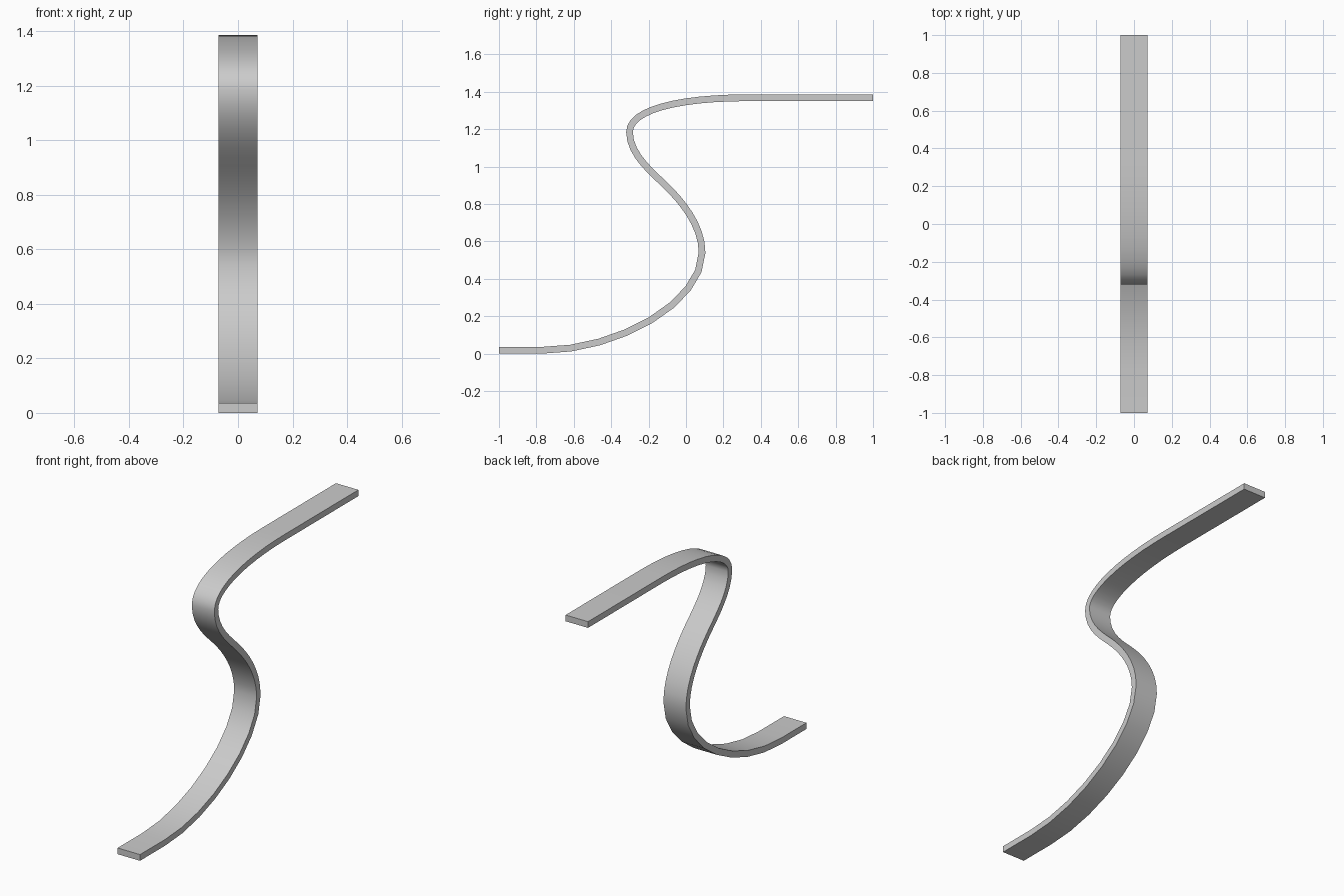
import bpy
import bmesh
import math
from mathutils import Vector
from mathutils.geometry import interpolate_bezier

cube = bpy.data.objects.get("Cube")
if cube:
    bpy.data.objects.remove(cube, do_unlink=True)

HALF_WIDTH = 0.072
HALF_THICK = 0.018

# S-shaped centre line in (y, z): start, handle, handle, end, samples
SEGMENTS = [
    ((-0.77, 0.018), (-0.36, 0.018), (0.086, 0.275), (0.086, 0.54), 9),
    ((0.086, 0.54), (0.086, 0.69), (-0.03, 0.82), (-0.10, 0.89), 9),
    ((-0.10, 0.89), (-0.17, 0.96), (-0.302, 1.06), (-0.302, 1.185), 9),
    ((-0.302, 1.185), (-0.302, 1.30), (-0.05, 1.368), (0.33, 1.368), 13),
]
path = [Vector((-1, 0.018))]
for *points, samples in SEGMENTS:
    curve = interpolate_bezier(*[Vector((0, *p)) for p in points], samples)
    path += [p.yz for p in curve[:-1]]
path += [Vector((0.33, 1.368)), Vector((1, 1.368))]

# Sweep a rectangular section along the centre line
bm = bmesh.new()
rings = []
for i, p in enumerate(path):
    tangent = (path[min(i + 1, len(path) - 1)] - path[max(i - 1, 0)]).normalized()
    if i in (1, len(path) - 2):
        tangent = Vector((1, 0))
    normal = Vector((-tangent.y, tangent.x)) * HALF_THICK
    ring = []
    for sx, sn in ((-1, -1), (1, -1), (1, 1), (-1, 1)):
        q = p + normal * sn
        ring.append(bm.verts.new((sx * HALF_WIDTH, q.x, q.y)))
    rings.append(ring)
for a, b in zip(rings, rings[1:]):
    for k in range(4):
        n = (k + 1) % 4
        bm.faces.new((a[k], a[n], b[n], b[k]))
bm.faces.new(rings[0])
bm.faces.new(rings[-1])
bmesh.ops.recalc_face_normals(bm, faces=bm.faces)
mesh = bpy.data.meshes.new("curved_strip")
bm.to_mesh(mesh)
bm.free()

strip = bpy.data.objects.new("curved_strip", mesh)
bpy.context.collection.objects.link(strip)

# Plain grey finish
grey = bpy.data.materials.new("plain_grey")
grey.use_nodes = True
colour = (0.6, 0.6, 0.6, 1)
grey.diffuse_color = colour
grey.node_tree.nodes["Principled BSDF"].inputs["Base Color"].default_value = colour
mesh.materials.append(grey)

# Smooth bends, sharp strip edges
bpy.ops.object.select_all(action="DESELECT")
strip.select_set(True)
bpy.context.view_layer.objects.active = strip
bpy.ops.object.shade_smooth_by_angle(angle=math.radians(35))
